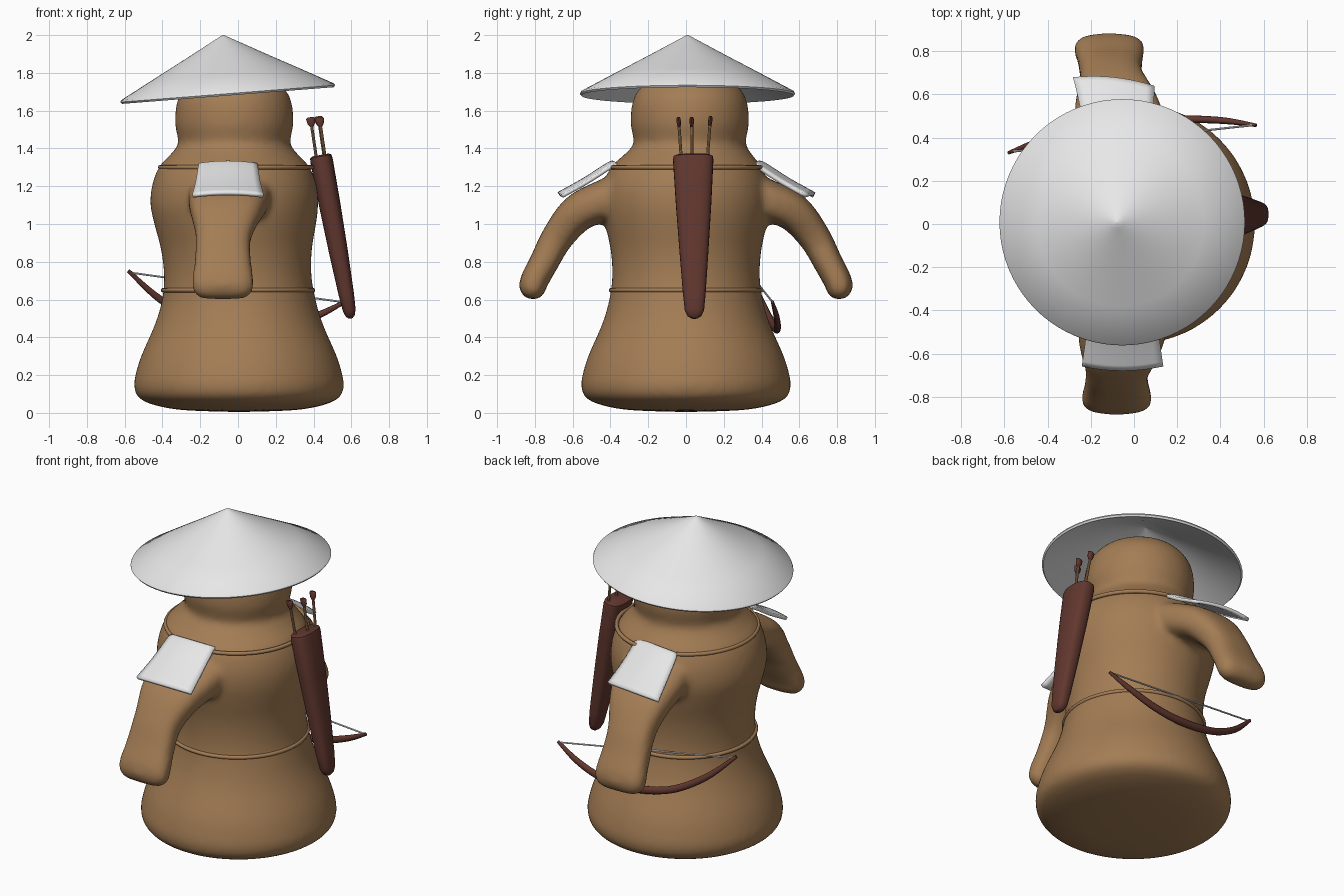
import bpy, bmesh, math
from mathutils import Vector, Matrix

if "Cube" in bpy.data.objects:
    bpy.data.objects.remove(bpy.data.objects["Cube"])


def material(name, rgb):
    m = bpy.data.materials.new(name)
    m.diffuse_color = (*rgb, 1)
    m.use_nodes = True
    m.node_tree.nodes["Principled BSDF"].inputs["Base Color"].default_value = m.diffuse_color
    return m


CLAY = material("clay brown", (0.37, 0.205, 0.09))
WHITE = material("off white", (0.8, 0.8, 0.8))
MAROON = material("dark maroon", (0.12, 0.038, 0.028))


def finish(name, bm, mat, angle=40):
    bmesh.ops.recalc_face_normals(bm, faces=bm.faces[:])
    me = bpy.data.meshes.new(name)
    bm.to_mesh(me)
    bm.free()
    me.materials.append(mat)
    ob = bpy.data.objects.new(name, me)
    bpy.context.collection.objects.link(ob)
    bpy.ops.object.select_all(action='DESELECT')
    ob.select_set(True)
    bpy.context.view_layer.objects.active = ob
    bpy.ops.object.shade_smooth_by_angle(angle=math.radians(angle))
    return ob


def loft(bm, rings, cap=True):
    vs = [[bm.verts.new(p) for p in r] for r in rings]
    n = len(vs[0])
    for a, b in zip(vs, vs[1:]):
        for i in range(n):
            j = (i + 1) % n
            bm.faces.new((a[i], a[j], b[j], b[i]))
    if cap:
        bm.faces.new(vs[0][::-1])
        bm.faces.new(vs[-1])


def circle(c, r, z, n):
    return [(c[0] + r * math.cos(2 * math.pi * i / n),
             c[1] + r * math.sin(2 * math.pi * i / n), z) for i in range(n)]


def sweep(bm, pts, sizes, side, n=12, power=2.0):
    """Superellipse sections (half sizes along side, across) along a path."""
    pts = [Vector(p) for p in pts]
    rings = []
    for k, (p, (a, b)) in enumerate(zip(pts, sizes)):
        t = (pts[min(k + 1, len(pts) - 1)] - pts[max(k - 1, 0)]).normalized()
        v = t.cross(Vector(side)).normalized()
        u = v.cross(t)
        ring = []
        for i in range(n):
            c, s = math.cos(2 * math.pi * i / n), math.sin(2 * math.pi * i / n)
            ring.append(p + u * a * math.copysign(abs(c) ** (2 / power), c)
                        + v * b * math.copysign(abs(s) ** (2 / power), s))
        rings.append(ring)
    loft(bm, rings)


def smooth_path(pts, steps=6):
    """Catmull-Rom resampling of tuples."""
    out = []
    for k in range(len(pts) - 1):
        p0, p1, p2, p3 = (pts[max(k - 1, 0)], pts[k], pts[k + 1],
                          pts[min(k + 2, len(pts) - 1)])
        for s in range(steps):
            t = s / steps
            out.append(tuple(0.5 * (2 * b + (c - a) * t + (2 * a - 5 * b + 4 * c - d) * t * t
                                    + (3 * b - a - 3 * c + d) * t ** 3)
                             for a, b, c, d in zip(p0, p1, p2, p3)))
    return out + [tuple(pts[-1])]


# Body: turned profile (radius, height), leaning a little to the left
profile = [(0.02, 0.005), (0.3, 0.015), (0.46, 0.045), (0.535, 0.085), (0.555, 0.14),
           (0.548, 0.2), (0.518, 0.3), (0.452, 0.45), (0.418, 0.55), (0.397, 0.65),
           (0.39, 0.75), (0.4, 0.87), (0.428, 1.0), (0.444, 1.1), (0.436, 1.2),
           (0.4, 1.3), (0.345, 1.36), (0.297, 1.42), (0.302, 1.47), (0.313, 1.53),
           (0.308, 1.62), (0.285, 1.69), (0.22, 1.76), (0.12, 1.8), (0.02, 1.81)]
bm = bmesh.new()
rings = []
for r, z in smooth_path(profile, 3):
    cx = 0.005 - 0.025 * min(max((z - 0.6) / 0.5, 0), 1)
    cy = 0.02 * min(max((z - 1.3) / 0.12, 0), 1)
    rings.append(circle((cx, cy), r, z, 64))
loft(bm, rings)

# Arms: (y, z, half width, half thickness), one to the front and one to the back
arm = [(0.25, 1.19, 0.22, 0.12), (0.43, 1.125, 0.215, 0.11), (0.57, 1.06, 0.19, 0.1),
       (0.68, 0.93, 0.147, 0.085), (0.75, 0.8, 0.15, 0.077), (0.803, 0.7, 0.162, 0.074),
       (0.815, 0.65, 0.158, 0.068), (0.822, 0.618, 0.135, 0.047), (0.825, 0.603, 0.09, 0.015)]
for s in (-1, 1):
    path = smooth_path(arm, 4)
    pts = [(-0.045 - 0.035 * min(max((y - 0.4) / 0.3, 0), 1)
            - (0.035 * (y - 0.25) / 0.57 if s > 0 else 0), s * y, z) for y, z, a, b in path]
    sweep(bm, pts, [(a, b) for y, z, a, b in path], (1, 0, 0), 32, 2.7)
body = finish("body_with_arms", bm, CLAY)
mod = body.modifiers.new("blend", 'REMESH')
mod.mode = 'VOXEL'
mod.voxel_size = 0.018
mod.use_smooth_shade = True
mod = body.modifiers.new("soften", 'SMOOTH')
mod.factor = 0.5
mod.iterations = 8

# Cord rings around the shoulders and the waist
for name, z, r, cx in (("shoulder_cord", 1.3, 0.402, -0.01), ("waist_cord", 0.65, 0.397, 0.0)):
    bm = bmesh.new()
    tube = [circle((cx, 0), r + 0.012 * math.cos(k * math.pi / 4),
                   z + 0.012 * math.sin(k * math.pi / 4), 64) for k in range(8)]
    loft(bm, tube + tube[:1], cap=False)
    bmesh.ops.remove_doubles(bm, verts=bm.verts[:], dist=1e-5)
    finish(name, bm, CLAY, 60)

# Conical hat: thin tilted shell
bm = bmesh.new()
hat = [(0.004, 0.305), (0.03, 0.291), (0.2, 0.199), (0.39, 0.098), (0.565, 0.004),
       (0.57, -0.006), (0.562, -0.016), (0.38, 0.075), (0.2, 0.172), (0.004, 0.275)]
loft(bm, [circle((0, 0), r, z, 80) for r, z in hat])
hat_ob = finish("conical_hat", bm, WHITE, 45)
hat_ob.matrix_world = (Matrix.Translation((-0.055, 0.008, 1.696))
                       @ Matrix.Rotation(math.radians(-4.5), 4, 'Y'))

# Shoulder pads: bowed plates, (y, z, half width) from top to bottom
pad = smooth_path([(0.385, 1.325, 0.15), (0.415, 1.315, 0.155), (0.54, 1.235, 0.168),
                   (0.675, 1.16, 0.187)], 4)
for name, s in (("front_shoulder_pad", -1), ("back_shoulder_pad", 1)):
    bm = bmesh.new()
    grid = []
    for k, (y, z, w) in enumerate(pad):
        cx = -0.053 - (0.045 * k / len(pad) if s > 0 else 0)
        grid.append([])
        for i in range(11):
            u = i / 5 - 1
            grid[-1].append(bm.verts.new((cx + u * w, s * (y - 0.02 * u * u)
                                          + (0.02 * u * -1 if s > 0 else 0),
                                          z - 0.012 * u * u)))
    for a, b in zip(grid, grid[1:]):
        for i in range(10):
            bm.faces.new((a[i], a[i + 1], b[i + 1], b[i]))
    ob = finish(name, bm, WHITE)
    mod = ob.modifiers.new("thickness", 'SOLIDIFY')
    mod.thickness = 0.02
    mod.offset = 0

# Quiver: tapering rounded case at the side
bm = bmesh.new()
top, low = Vector((0.437, 0.038, 1.365)), Vector((0.597, 0.045, 0.5))
stations = [(0, 0.09, 0.045), (0.008, 0.104, 0.057), (0.03, 0.107, 0.06), (0.3, 0.094, 0.057),
            (0.6, 0.076, 0.05), (0.85, 0.06, 0.041), (0.95, 0.051, 0.034),
            (0.985, 0.037, 0.024), (1, 0.015, 0.01)]
sweep(bm, [top.lerp(low, t) for t, a, b in stations],
      [(a, b) for t, a, b in stations], (0, 1, 0), 28, 2.6)
finish("quiver", bm, MAROON)

# Arrows: shaft with a small flared end
for k, (x, y, z) in enumerate(((0.383, -0.04, 1.565), (0.43, 0.03, 1.565), (0.425, 0.13, 1.57))):
    end = Vector((x, y, z))
    base = Vector((x + 0.035, y * 0.8 + 0.008, 1.33))
    bm = bmesh.new()
    sweep(bm, [base, end.lerp(base, 0.1)], [(0.008, 0.008)] * 2, (0, 1, 0), 8)
    finish(f"arrow_shaft_{k + 1}", bm, CLAY)
    bm = bmesh.new()
    sweep(bm, [end.lerp(base, t) for t in (0.22, 0.14, 0.03, 0)],
          [(0.008, 0.008), (0.011, 0.02), (0.011, 0.024), (0.008, 0.016)], (0, 1, 0), 8)
    finish(f"arrow_end_{k + 1}", bm, MAROON)

# Bow: curved stave behind the waist with a straight string
bow = smooth_path([(-0.58, 0.33, 0.752, 0.01), (-0.41, 0.395, 0.6, 0.019),
                   (-0.2, 0.45, 0.488, 0.022), (0.05, 0.478, 0.445, 0.024),
                   (0.25, 0.485, 0.46, 0.022), (0.42, 0.478, 0.515, 0.019),
                   (0.565, 0.457, 0.588, 0.01)])
bm = bmesh.new()
sweep(bm, [p[:3] for p in bow], [(p[3] * 0.8, p[3]) for p in bow], (0, 1, 0), 12)
finish("bow_stave", bm, MAROON)
bm = bmesh.new()
sweep(bm, [(-0.565, 0.335, 0.742), (0.545, 0.457, 0.588)], [(0.005, 0.005)] * 2, (0, 1, 0), 8)
finish("bow_string", bm, WHITE)
